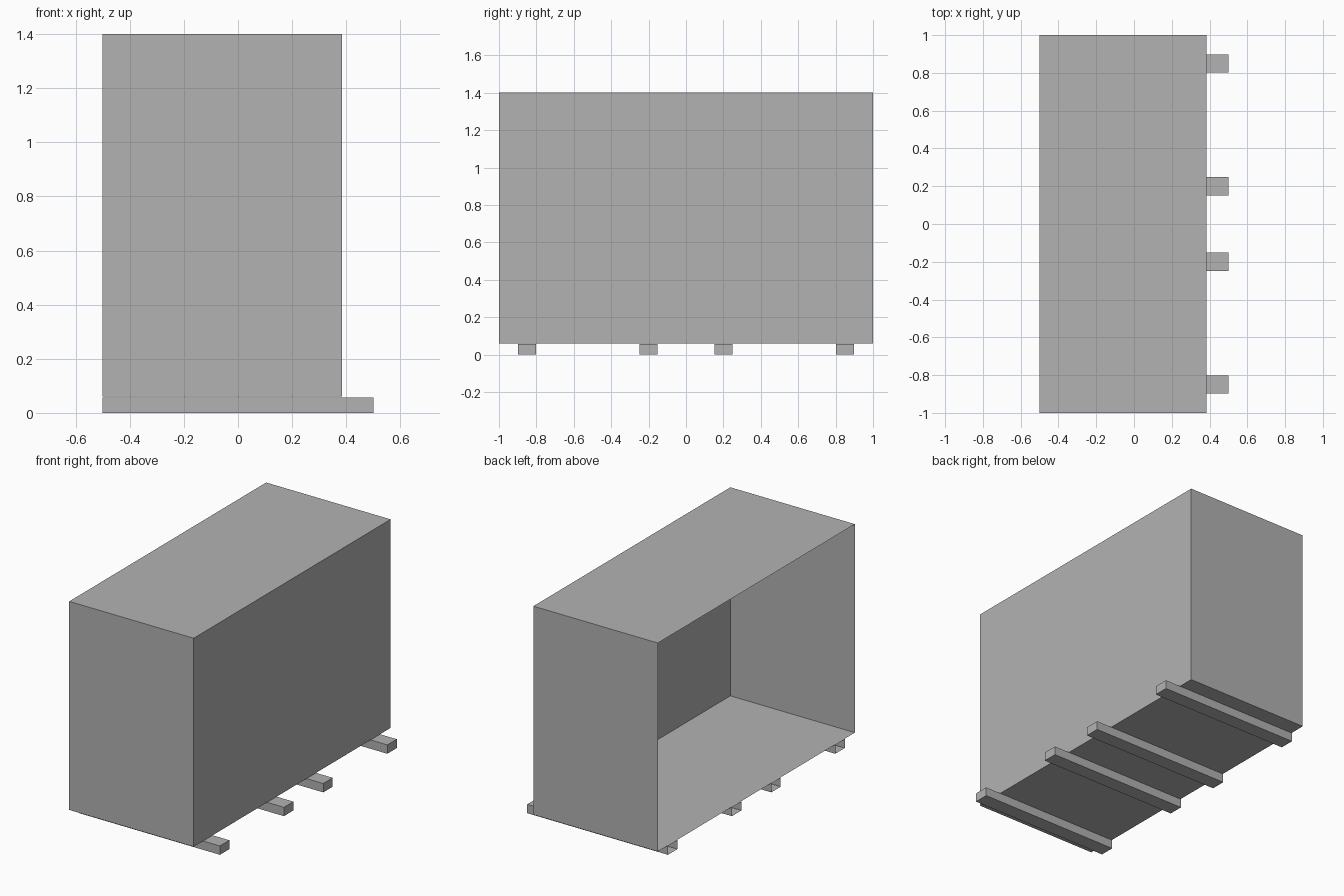
import bpy
import bmesh
from mathutils import Vector

cube = bpy.data.objects.get("Cube")
if cube:
    bpy.data.objects.remove(cube, do_unlink=True)

GREY = (0.448, 0.448, 0.448, 1.0)
grey = bpy.data.materials.new("plain grey")
grey.use_nodes = True
grey.diffuse_color = GREY
grey.node_tree.nodes["Principled BSDF"].inputs["Base Color"].default_value = GREY


def open_box(name, low, high):
    """Thin-walled box between two corners, open on its -x side."""
    low, high = Vector(low), Vector(high)
    bm = bmesh.new()
    bmesh.ops.create_cube(bm, size=1)
    bmesh.ops.scale(bm, vec=high - low, verts=bm.verts)
    bmesh.ops.translate(bm, vec=(low + high) / 2, verts=bm.verts)
    bm.normal_update()
    opening = [f for f in bm.faces if f.normal.x < -0.9]
    bmesh.ops.delete(bm, geom=opening, context="FACES_ONLY")
    mesh = bpy.data.meshes.new(name)
    bm.to_mesh(mesh)
    bm.free()
    mesh.materials.append(grey)
    obj = bpy.data.objects.new(name, mesh)
    bpy.context.collection.objects.link(obj)
    return obj


# Cabinet shell, open on one long side
open_box("cabinet_shell", (-0.5, -1, 0.06), (0.385, 1, 1.4))

# Four hollow support rails, mirrored front to back
for side, label in ((-1, "front"), (1, "back")):
    for centre, place in ((0.85, "outer"), (0.2, "inner")):
        y = side * centre
        open_box(f"{label}_{place}_rail", (-0.5, y - 0.048, 0), (0.5, y + 0.048, 0.057))
